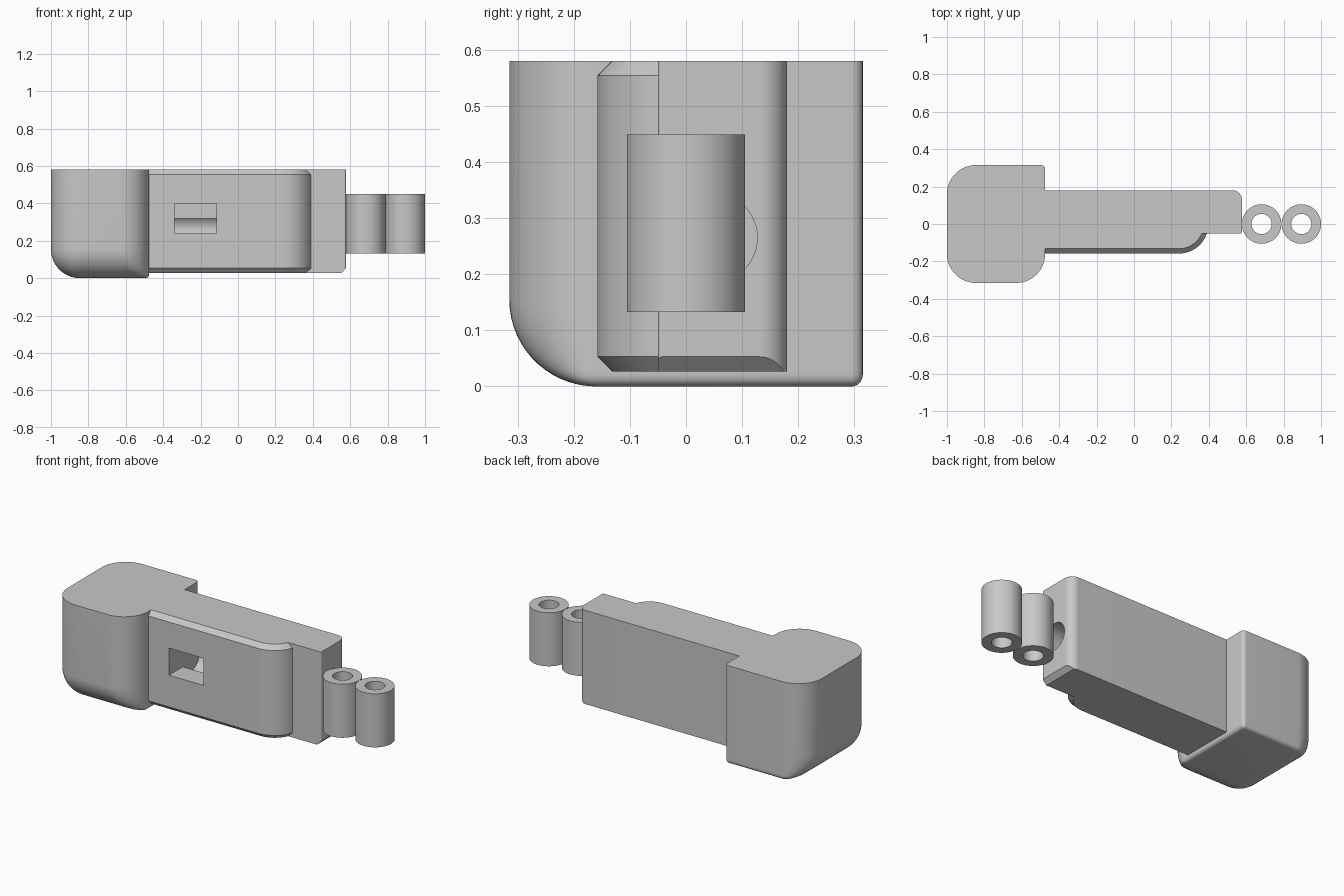
import bpy, bmesh, math
from mathutils import Vector

cube = bpy.data.objects.get("Cube")
if cube:
    bpy.data.objects.remove(cube, do_unlink=True)

grey = bpy.data.materials.new("plain grey")
grey.use_nodes = True
COLOUR = (0.58, 0.58, 0.58, 1)
grey.diffuse_color = COLOUR
grey.node_tree.nodes["Principled BSDF"].inputs["Base Color"].default_value = COLOUR

BASE, TOP, NECK = 0.027, 0.58, -0.475
CHAMFER = 0.026


def arc(cx, cy, r, start, end, n):
    angles = [math.radians(start + (end - start) * i / n) for i in range(n + 1)]
    return [(cx + r * math.cos(a), cy + r * math.sin(a)) for a in angles]


def round_rect(x0, y0, x1, y1, radii, n=14):
    """Outline with one radius per corner, starting at x0, y0 and going round."""
    a, b, c, d = radii
    return (arc(x0 + a, y0 + a, a, 180, 270, n) + arc(x1 - b, y0 + b, b, 270, 360, n)
            + arc(x1 - c, y1 - c, c, 0, 90, n) + arc(x0 + d, y1 - d, d, 90, 180, n))


def loft(name, rings, closed=False, cut=None):
    """Skin a list of (outline, height) rings, capped or joined end to end."""
    bm = bmesh.new()
    loops = [[bm.verts.new((x, y, z)) for x, y in pts] for pts, z in rings]
    pairs = list(zip(loops, loops[1:])) + ([(loops[-1], loops[0])] if closed else [])
    for low, high in pairs:
        for i in range(len(low)):
            bm.faces.new((low[i - 1], low[i], high[i], high[i - 1]))
    if not closed:
        bm.faces.new(loops[0])
        bm.faces.new(loops[-1])
    bmesh.ops.remove_doubles(bm, verts=bm.verts, dist=1e-5)
    if cut:
        bmesh.ops.bisect_plane(bm, geom=bm.verts[:] + bm.edges[:] + bm.faces[:],
                               plane_co=cut[0], plane_no=cut[1], clear_outer=True)
        bmesh.ops.holes_fill(bm, edges=[e for e in bm.edges if e.is_boundary])
    bmesh.ops.recalc_face_normals(bm, faces=bm.faces)
    mesh = bpy.data.meshes.new(name)
    bm.to_mesh(mesh)
    bm.free()
    mesh.materials.append(grey)
    obj = bpy.data.objects.new(name, mesh)
    bpy.context.collection.objects.link(obj)
    return obj


def activate(obj):
    bpy.ops.object.select_all(action='DESELECT')
    obj.select_set(True)
    bpy.context.view_layer.objects.active = obj


def carve(obj, cutter):
    activate(obj)
    mod = obj.modifiers.new("carve", 'BOOLEAN')
    mod.operation, mod.solver, mod.object = 'DIFFERENCE', 'EXACT', cutter
    bpy.ops.object.modifier_apply(modifier=mod.name)


# Head block: wide rounding under the front and outer side, small under the rest
BIG, SMALL = 0.155, 0.02
STEPS = 15


def inset(r, z):
    """How far a bottom rounding of radius r draws in at height z."""
    return r - math.sqrt(r ** 2 - (r - min(z, r)) ** 2)


def head_ring(z):
    wide, slim = inset(BIG, z), inset(SMALL, z)
    corner = BIG - wide
    return round_rect(-1 + wide, -0.315 + wide, NECK - slim, 0.315 - slim,
                      (corner, corner, SMALL - slim, corner)), z


levels = [BIG * (1 - math.cos(math.pi / 2 * i / STEPS)) for i in range(STEPS + 1)]
head = loft("head_block", [head_ring(z) for z in levels + [TOP]])

# Main body with a bevelled lower end edge
plan = round_rect(NECK, -0.05, 0.577, 0.18, (0, 0.008, 0.05, 0))
body = loft("main_body", [(plan, BASE), (plan, TOP)],
            cut=(Vector((0.577, 0, BASE + CHAMFER)), Vector((1, 0, -1))))


# Front pad with a rounded end and bevelled upper and lower edges
def pad_outline(shrink):
    r = 0.158 - shrink
    end = math.degrees(math.asin(-0.05 / r))
    return [(NECK, -0.05), (NECK, -r)] + arc(0.24, 0, r, -90, end, 16)


pad = loft("front_pad", [(pad_outline(CHAMFER), BASE), (pad_outline(0), BASE + CHAMFER),
                         (pad_outline(0), TOP - CHAMFER), (pad_outline(CHAMFER), TOP)])

# Window through the pad, and a long bore from the body's end to the window's far side
slot = round_rect(-0.34, -0.3, -0.115, -0.011, (0, 0, 0, 0))
window = loft("window_cutter", [(slot, 0.24), (slot, 0.4)])
circle = arc(0, 0, 0.08, 0, 360, 48)[:-1]
bore = loft("bore_cutter", [(circle, -0.3405), (circle, 0.7)])
bore.rotation_euler.y = math.pi / 2
bore.location = (0, 0.047, 0.265)
for cutter in (window, bore):
    cutter.hide_render = True
bpy.context.view_layer.update()
carve(pad, window)
carve(body, bore)
carve(body, window)
for cutter in (window, bore):
    bpy.data.objects.remove(cutter, do_unlink=True)

# Two upright tubes standing beyond the body's end
tubes = []
for name, x in (("inner_tube", 0.6825), ("outer_tube", 0.8945)):
    outside = arc(x, 0, 0.1055, 0, 360, 48)[:-1]
    inside = arc(x, 0, 0.054, 0, 360, 48)[:-1]
    tubes.append(loft(name, [(outside, 0.133), (outside, 0.449),
                             (inside, 0.449), (inside, 0.133)], closed=True))

for obj in [head, body, pad] + tubes:
    activate(obj)
    bpy.ops.object.shade_smooth_by_angle(angle=math.radians(30))
